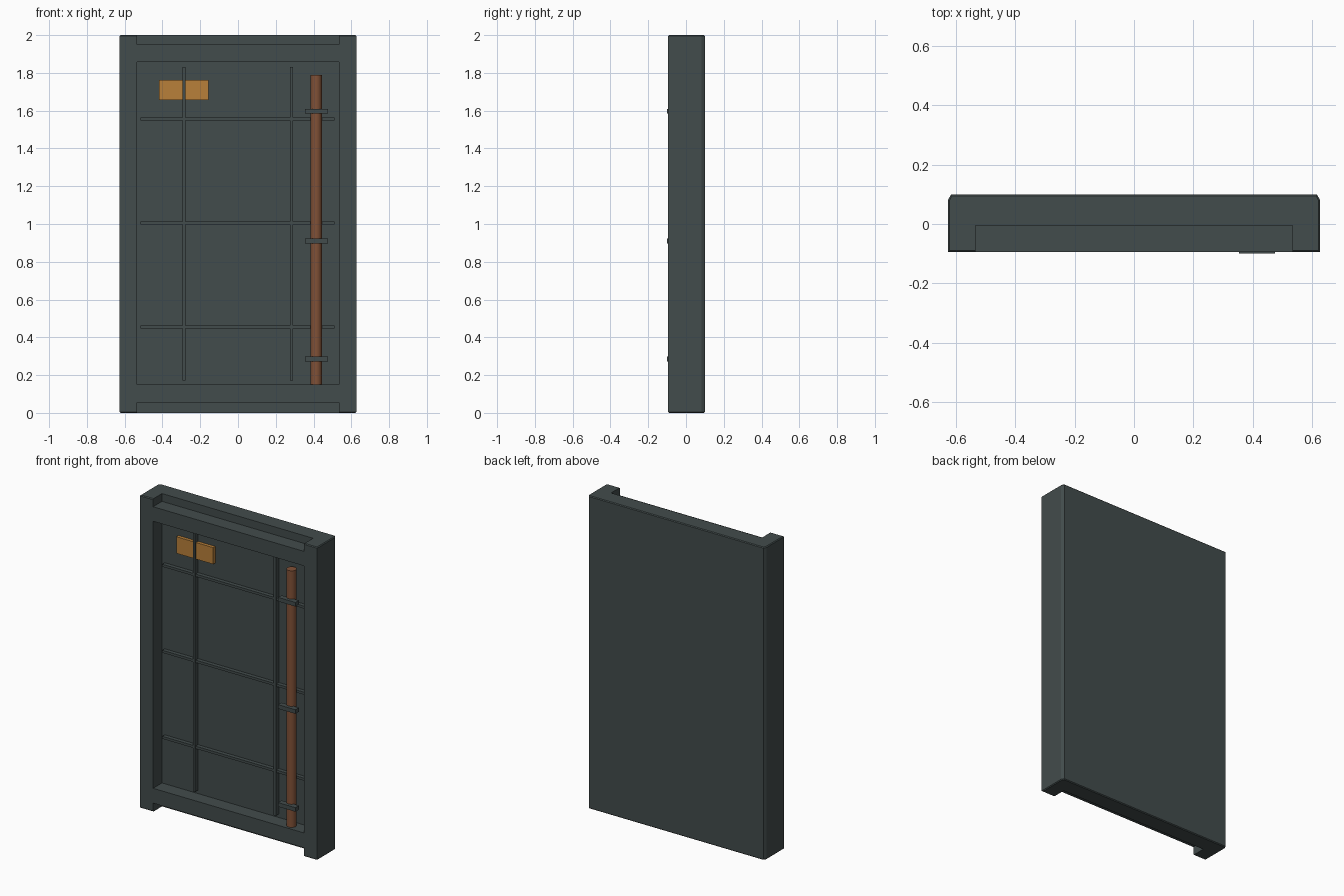
import bpy, bmesh
from mathutils import Vector

cube = bpy.data.objects.get("Cube")
if cube:
    bpy.data.objects.remove(cube, do_unlink=True)


def material(name, colour):
    m = bpy.data.materials.new(name)
    m.use_nodes = True
    m.diffuse_color = (*colour, 1)
    bsdf = next(n for n in m.node_tree.nodes if n.type == 'BSDF_PRINCIPLED')
    bsdf.inputs["Base Color"].default_value = (*colour, 1)
    return m


slate = material("dark slate metal", (0.055, 0.072, 0.072))
copper = material("copper brown", (0.22, 0.083, 0.038))
amber = material("amber plate", (0.48, 0.215, 0.042))


def finish(name, bm, mat):
    bmesh.ops.recalc_face_normals(bm, faces=bm.faces)
    me = bpy.data.meshes.new(name)
    bm.to_mesh(me)
    bm.free()
    ob = bpy.data.objects.new(name, me)
    bpy.context.collection.objects.link(ob)
    me.materials.append(mat)
    return ob


def box(name, x, y, z, mat):
    """Box from (min, max) ranges."""
    bm = bmesh.new()
    bmesh.ops.create_cube(bm, size=1)
    for v in bm.verts:
        v.co = Vector([(lo + hi) / 2 + c * (hi - lo)
                       for c, (lo, hi) in zip(v.co, (x, y, z))])
    return finish(name, bm, mat)


FRONT, BACK, FLOOR = -0.095, 0.1, -0.005
HALF, INNER = 0.627, 0.534

# Main slab: plan outline with chamfered rear corners, raised to full height
bm = bmesh.new()
plan = [(-HALF, FRONT), (HALF, FRONT), (HALF, 0.082),
        (HALF - 0.01, BACK), (-HALF + 0.01, BACK), (-HALF, 0.082)]
base = bm.faces.new([bm.verts.new((x, y, 0)) for x, y in plan])
top = bmesh.ops.extrude_face_region(bm, geom=[base])["geom"]
for v in top:
    if isinstance(v, bmesh.types.BMVert):
        v.co.z = 2
rims = [e for e in bm.edges if abs(e.verts[0].co.z - e.verts[1].co.z) < 0.01]
bmesh.ops.bevel(bm, geom=rims, offset=0.005, segments=1, affect='EDGES')
panel = finish("door_slab", bm, slate)

# Front recess and the open notches at top and bottom
cutters = []
for z in ((0.15, 1.857), (1.95, 2.1), (-0.1, 0.055)):
    c = box("recess_cutter", (-INNER, INNER), (-0.3, FLOOR), z, slate)
    c.hide_render = True
    mod = panel.modifiers.new("recess", 'BOOLEAN')
    mod.operation, mod.solver, mod.object = 'DIFFERENCE', 'EXACT', c
    cutters.append(c)
bpy.context.view_layer.update()
carved = bpy.data.meshes.new_from_object(
    panel.evaluated_get(bpy.context.evaluated_depsgraph_get()))
panel.modifiers.clear()
panel.data = carved
for c in cutters:
    bpy.data.objects.remove(c, do_unlink=True)

# Raised ribs on the recess floor
R = 0.008
for side, x in (("right", -0.287), ("left", 0.284)):
    box(f"vertical_rib_{side}", (x - R, x + R), (-0.035, FLOOR + 0.005),
        (0.172, 1.832), slate)
for level, z in (("lower", 0.455), ("middle", 1.005), ("upper", 1.555)):
    box(f"horizontal_rib_{level}", (-0.515, 0.512), (-0.03, FLOOR + 0.005),
        (z - R, z + R), slate)

# Amber plate behind the right-hand rib
box("amber_plate", (-0.418, -0.157), (-0.026, FLOOR + 0.005), (1.657, 1.763), amber)

# Vertical pipe
bm = bmesh.new()
bmesh.ops.create_cone(bm, cap_ends=True, segments=16, radius1=0.03,
                      radius2=0.03, depth=1.64)
bmesh.ops.translate(bm, verts=bm.verts, vec=(0.414, -0.05, 0.97))
pipe = finish("pipe", bm, copper)
bpy.ops.object.select_all(action='DESELECT')
pipe.select_set(True)
bpy.context.view_layer.objects.active = pipe
bpy.ops.object.shade_smooth_by_angle()

# Pipe clamps
for level, z in (("lower", 0.285), ("middle", 0.911), ("upper", 1.597)):
    box(f"pipe_clamp_{level}", (0.354, 0.476), (-0.1, -0.065),
        (z - 0.013, z + 0.013), slate)
